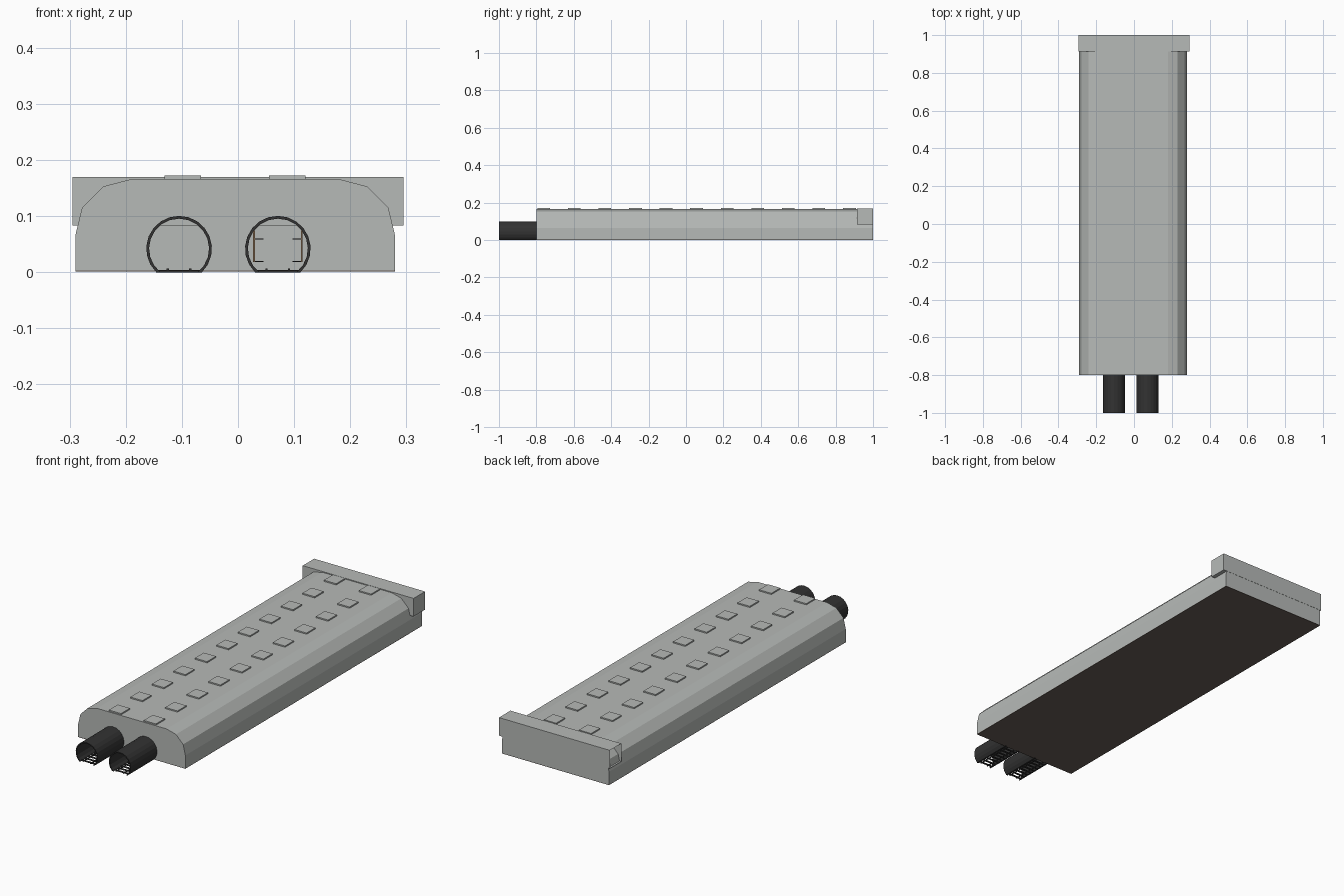
import bpy, bmesh, math

if "Cube" in bpy.data.objects:
    bpy.data.objects.remove(bpy.data.objects["Cube"])


def material(name, rgb):
    m = bpy.data.materials.new(name)
    m.diffuse_color = (*rgb, 1)
    m.use_nodes = True
    m.node_tree.nodes["Principled BSDF"].inputs["Base Color"].default_value = m.diffuse_color
    return m


CONCRETE = material("concrete grey", (0.47, 0.49, 0.475))
LINING = material("tunnel lining black", (0.032, 0.032, 0.032))
BROWN = material("dark brown floor", (0.14, 0.11, 0.095))
TAN = material("tan panel", (0.26, 0.16, 0.09))


def finish(name, bm, mat):
    me = bpy.data.meshes.new(name)
    bm.to_mesh(me)
    bm.free()
    me.materials.append(mat)
    ob = bpy.data.objects.new(name, me)
    bpy.context.collection.objects.link(ob)
    return ob


def add_box(bm, x0, x1, y0, y1, z0, z1):
    """Add an axis-aligned box and return its vertices."""
    verts = bmesh.ops.create_cube(bm, size=1)["verts"]
    for v in verts:
        v.co = ((x0, x1)[v.co.x > 0], (y0, y1)[v.co.y > 0], (z0, z1)[v.co.z > 0])
    return verts


def box(name, mat, *dims):
    bm = bmesh.new()
    add_box(bm, *dims)
    return finish(name, bm, mat)


def arc(cx, r, n=16, cz=0.042):
    """Horseshoe arc, from lower right over the top to lower left."""
    drop = math.asin(cz / r)
    return [(cx + r * math.cos(a), cz + r * math.sin(a))
            for a in (-drop + (math.pi + 2 * drop) * i / n for i in range(n + 1))]


FRONT, BACK = -0.8, 1.0
TUBES = {"left": -0.105, "right": 0.071}
HALL = [(-0.29, 0.003), (-0.29, 0.065), (-0.278, 0.115), (-0.24, 0.153), (-0.19, 0.166),
        (0.18, 0.166), (0.23, 0.153), (0.268, 0.115), (0.28, 0.065), (0.28, 0.003)]

# Station hall: faceted shell, pierced front wall, closed back wall
bm = bmesh.new()
front = [bm.verts.new((x, FRONT, z)) for x, z in HALL]
back = [bm.verts.new((x, BACK - 0.001, z)) for x, z in HALL]
for i in range(len(HALL) - 1):
    bm.faces.new((front[i], back[i], back[i + 1], front[i + 1]))
bm.faces.new(back)
mouths = [bm.verts.new((x, FRONT, max(z, 0.003)))
          for side in ("right", "left") for x, z in arc(TUBES[side], 0.056)]
bm.faces.new(front + mouths)
bmesh.ops.recalc_face_normals(bm, faces=bm.faces)
bmesh.ops.triangulate(bm, faces=[f for f in bm.faces if len(f.verts) > 12])
finish("station_hall", bm, CONCRETE)

# Brown underside slab
box("floor_slab", BROWN, -0.29, 0.28, FRONT, BACK - 0.001, 0.001, 0.004)

# Cross block over the back end, open on its left end
bm = bmesh.new()
add_box(bm, -0.295, 0.295, 0.913, BACK, 0.083, 0.17)
bmesh.ops.delete(bm, geom=[f for f in bm.faces if f.calc_center_median().x < -0.29],
                 context="FACES_ONLY")
finish("end_block", bm, CONCRETE)

# Two rows of low roof hatches
bm = bmesh.new()
for x in (-0.131, 0.055):
    for i in range(11):
        y = -0.795 + 0.1635 * i
        add_box(bm, x, x + 0.065, y, y + 0.068, 0.16, 0.172)
finish("roof_hatches", bm, CONCRETE)

# Tunnel tubes with track beds
for side, cx in TUBES.items():
    bm = bmesh.new()
    section = arc(cx, 0.0585) + arc(cx, 0.0535)[::-1]
    near = [bm.verts.new((x, -1, z)) for x, z in section]
    far = [bm.verts.new((x, FRONT + 0.01, z)) for x, z in section]
    n, half = len(section), len(section) // 2
    for i in range(n):
        j = (i + 1) % n
        bm.faces.new((near[i], near[j], far[j], far[i]))
    for i in range(half - 1):
        k = n - 1 - i
        bm.faces.new((near[i], near[k], near[k - 1], near[i + 1]))
    bmesh.ops.recalc_face_normals(bm, faces=bm.faces)
    finish(side + "_tunnel_tube", bm, LINING)

    bm = bmesh.new()
    for i in range(8):
        y = -0.99 + 0.024 * i
        add_box(bm, cx - 0.036, cx + 0.036, y, y + 0.01, 0.0, 0.003)
    for s in (-1, 1):
        add_box(bm, cx + s * 0.02 - 0.002, cx + s * 0.02 + 0.002, -1, 0.9, 0.003, 0.007)
    finish(side + "_track", bm, LINING)

# Side panels and brackets inside the right tunnel
cx = TUBES["right"]
for s, side in ((-1, "left"), (1, "right")):
    a, b = sorted((cx + s * 0.041, cx + s * 0.044))
    box(side + "_tunnel_panel", TAN, a, b, -0.79, 0.0, 0.018, 0.074)
    bm = bmesh.new()
    c, d = sorted((cx + s * 0.026, cx + s * 0.041))
    for z in (0.018, 0.058):
        add_box(bm, c, d, -0.79, 0.0, z, z + 0.002)
    finish(side + "_brackets", bm, LINING)
